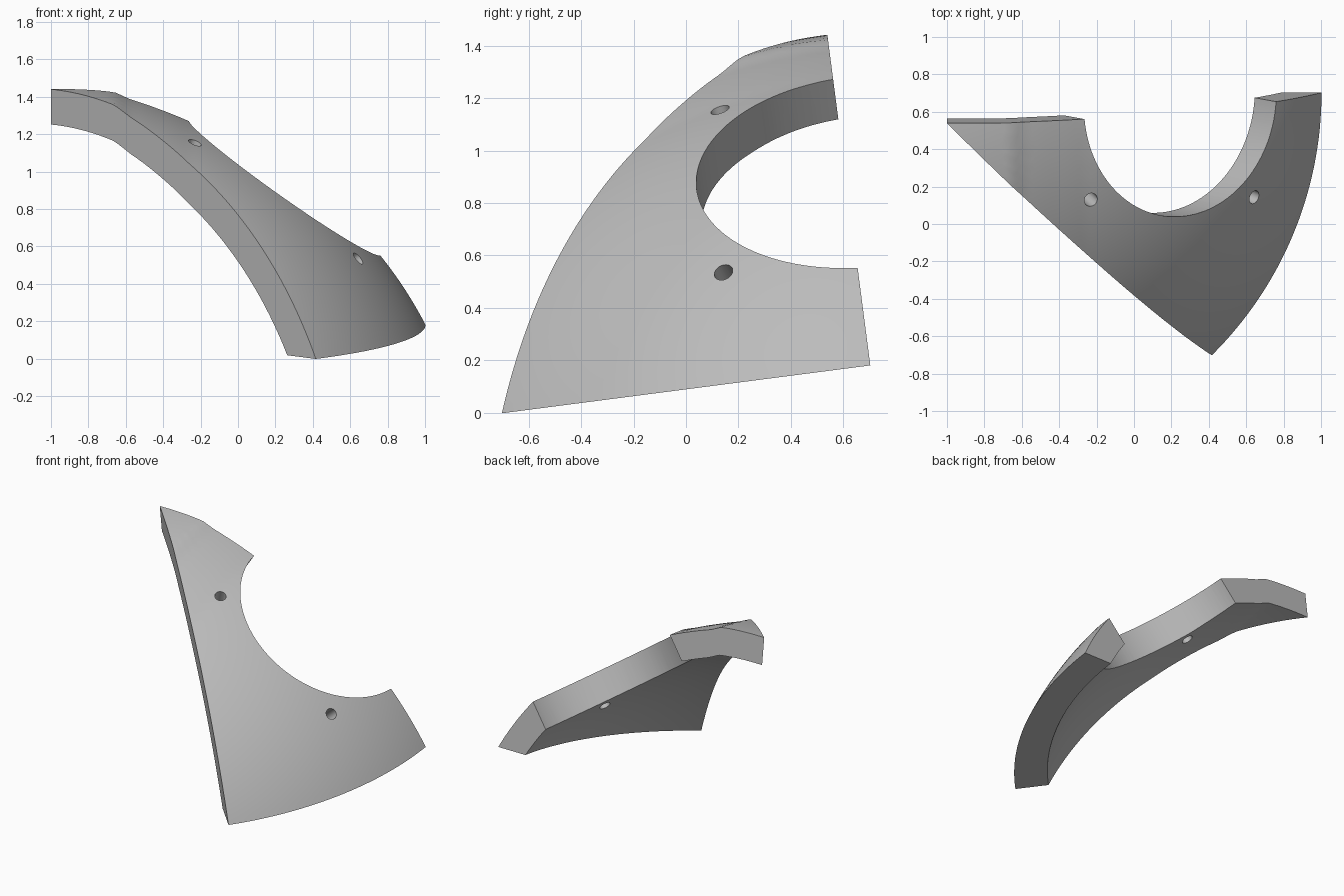
import bpy, bmesh
from math import sin, cos, acos, radians, pi
from mathutils import Matrix, Vector

if "Cube" in bpy.data.objects:
    bpy.data.objects.remove(bpy.data.objects["Cube"], do_unlink=True)

TILT = Matrix.Rotation(radians(7.4), 4, 'X')
CENTRE = Vector((-1.0, 0.72, -0.941))     # centre of the dome sphere
OUTER, INNER, BASE = 2.252, 2.062, 0.089
RINGS, SLICES = 64, 32

grey = bpy.data.materials.new("plain_grey")
grey.use_nodes = True
colour = (0.5, 0.5, 0.5, 1)
grey.diffuse_color = colour
grey.node_tree.nodes["Principled BSDF"].inputs["Base Color"].default_value = colour


def lift(x):
    """Raised patch near the apex that ramps down to the dome."""
    steps = [(-1, 0.048), (-0.66, 0.058), (-0.58, 0.035), (-0.42, 0.016), (-0.26, 0)]
    for (x0, h0), (x1, h1) in zip(steps, steps[1:]):
        if x <= x1:
            return h0 + (h1 - h0) * max(0, x - x0) / (x1 - x0)
    return 0


def make_object(name, bm):
    bmesh.ops.recalc_face_normals(bm, faces=bm.faces)
    bm.transform(TILT)
    mesh = bpy.data.meshes.new(name)
    bm.to_mesh(mesh)
    bm.free()
    mesh.materials.append(grey)
    obj = bpy.data.objects.new(name, mesh)
    bpy.context.collection.objects.link(obj)
    return obj


def dome_grid(bm, radius):
    """Eighth of a dome: an apex vertex, then rings down to the flat base."""
    apex = bm.verts.new(CENTRE + Vector((0, 0, radius + lift(-1))))
    rows = [[apex] * (SLICES + 1)]
    low = acos((BASE - CENTRE.z) / radius)
    for i in range(1, RINGS + 1):
        p, row = low * i / RINGS, []
        for j in range(SLICES + 1):
            a = -pi / 4 * j / SLICES
            v = CENTRE + radius * Vector((sin(p) * cos(a), sin(p) * sin(a), cos(p)))
            v.z += lift(v.x)
            row.append(bm.verts.new(v))
        rows.append(row)
    for r0, r1 in zip(rows, rows[1:]):
        for j in range(SLICES):
            corners = dict.fromkeys((r0[j], r1[j], r1[j + 1], r0[j + 1]))
            bm.faces.new(list(corners))
    return rows


# Curved wedge plate
bm = bmesh.new()
top, under = dome_grid(bm, OUTER), dome_grid(bm, INNER)
for j in (0, SLICES):
    for i in range(RINGS):
        bm.faces.new((top[i][j], top[i + 1][j], under[i + 1][j], under[i][j]))
for j in range(SLICES):
    bm.faces.new((top[-1][j], top[-1][j + 1], under[-1][j + 1], under[-1][j]))
plate = make_object("curved_plate", bm)


def cut(name, at, axis, radius, sides):
    """Drill a round hole through the plate along the axis."""
    tool = bmesh.new()
    place = Matrix.Translation(at) @ axis.to_track_quat('Z', 'Y').to_matrix().to_4x4()
    bmesh.ops.create_cone(tool, cap_ends=True, segments=sides, radius1=radius,
                          radius2=radius, depth=1.6, matrix=place)
    cutter = make_object(name, tool)
    cutter.hide_render = True
    mod = plate.modifiers.new(name, 'BOOLEAN')
    mod.operation, mod.solver, mod.object = 'DIFFERENCE', 'EXACT', cutter
    bpy.context.view_layer.objects.active = plate
    bpy.ops.object.modifier_apply(modifier=name)
    bpy.data.objects.remove(cutter, do_unlink=True)


# Large round notch in the back edge
cut("round_notch", Vector((0.25, 0.78, 0.83)), Vector((0.577, 0, 0.817)), 0.63, 128)

# Two bolt holes drilled square to the surface
for n, at in enumerate([Vector((-0.23, 0.277, 1.13)), Vector((0.645, 0.21, 0.515))]):
    cut("bolt_hole_%d" % n, at, at - CENTRE, 0.037, 32)

bpy.ops.object.select_all(action='DESELECT')
plate.select_set(True)
bpy.context.view_layer.objects.active = plate
bpy.ops.object.shade_smooth_by_angle(angle=radians(30))
